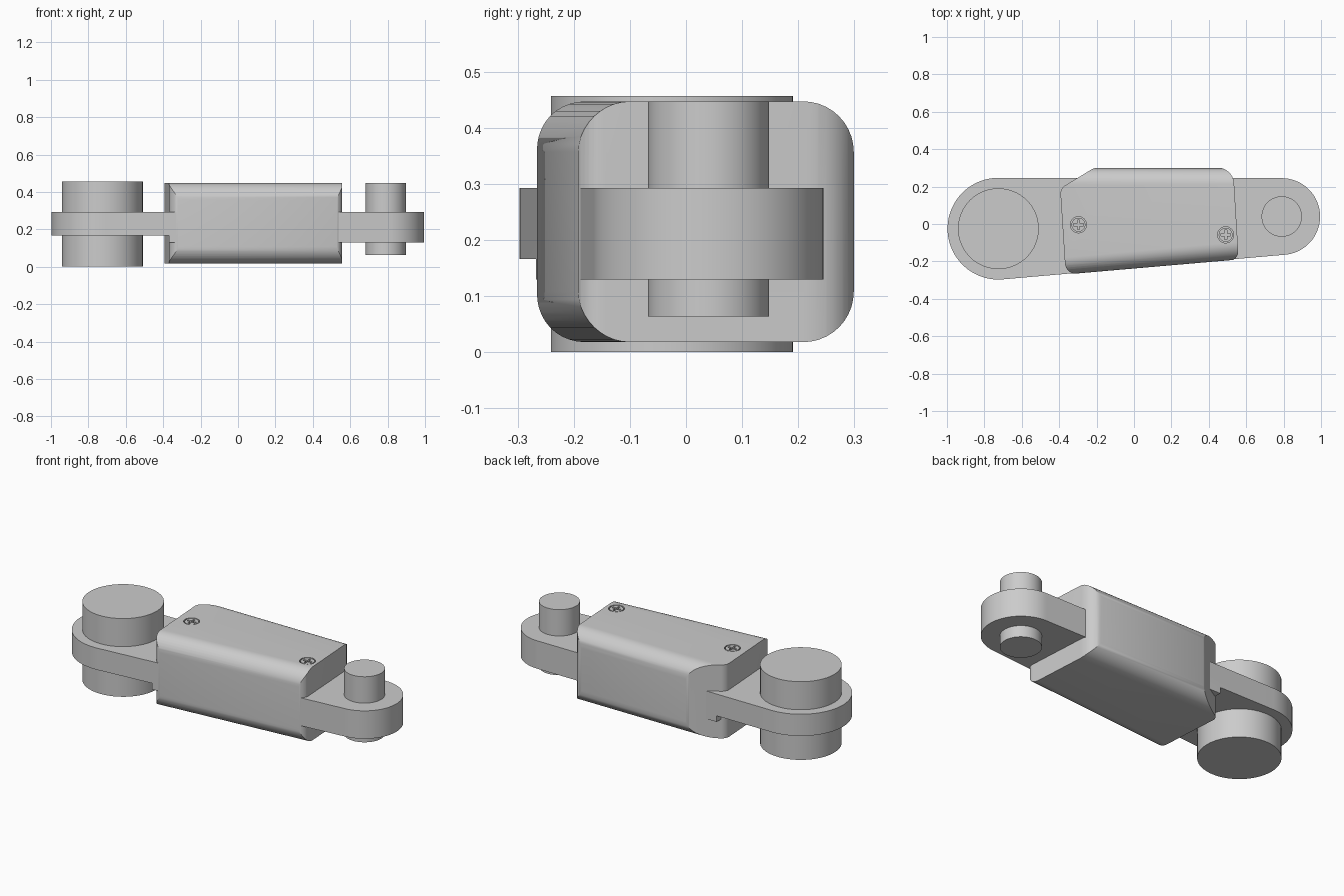
import bpy, bmesh
from math import acos, atan2, cos, sin, pi, hypot, radians
from mathutils import Vector

cube = bpy.data.objects.get("Cube")
if cube:
    bpy.data.objects.remove(cube, do_unlink=True)

grey = bpy.data.materials.new("plain grey")
grey.use_nodes = True
grey.diffuse_color = (0.6, 0.6, 0.6, 1)
grey.node_tree.nodes["Principled BSDF"].inputs["Base Color"].default_value = grey.diffuse_color


def loft(name, lower, upper):
    """Solid between two matching closed loops."""
    bm = bmesh.new()
    a = [bm.verts.new(p) for p in lower]
    b = [bm.verts.new(p) for p in upper]
    bm.faces.new(a)
    bm.faces.new(b)
    for i in range(len(a)):
        j = (i + 1) % len(a)
        bm.faces.new((a[i], a[j], b[j], b[i]))
    bmesh.ops.recalc_face_normals(bm, faces=bm.faces)
    mesh = bpy.data.meshes.new(name)
    bm.to_mesh(mesh)
    bm.free()
    mesh.materials.append(grey)
    obj = bpy.data.objects.new(name, mesh)
    bpy.context.collection.objects.link(obj)
    return obj


def prism(name, outline, z0, z1):
    return loft(name, [(x, y, z0) for x, y in outline], [(x, y, z1) for x, y in outline])


def arc(cx, cy, r, a0, a1, n):
    return [(cx + r * cos(a0 + (a1 - a0) * i / n), cy + r * sin(a0 + (a1 - a0) * i / n))
            for i in range(n + 1)]


def cylinder(name, cx, cy, r, z0, z1):
    return prism(name, arc(cx, cy, r, 0, 2 * pi, 64)[:-1], z0, z1)


def box(name, x0, x1, y0, y1, z0, z1):
    return prism(name, [(x0, y0), (x1, y0), (x1, y1), (x0, y1)], z0, z1)


def rounded(corners, n=8):
    """Fillet each (x, y, radius) corner of a polygon."""
    out = []
    for i, (x, y, r) in enumerate(corners):
        p = Vector((x, y))
        u = (Vector(corners[i - 1][:2]) - p).normalized()
        v = (Vector(corners[(i + 1) % len(corners)][:2]) - p).normalized()
        half = u.angle(v) / 2
        c = p + (u + v).normalized() * r / sin(half)
        s = p + u * r / (sin(half) / cos(half)) - c
        e = p + v * r / (sin(half) / cos(half)) - c
        turn = s.angle(e)
        for k in range(n + 1):
            t = k / n
            d = (s * sin((1 - t) * turn) + e * sin(t * turn)) / sin(turn)
            out.append(tuple(c + d))
    return out


def combine(obj, cutter, operation):
    mod = obj.modifiers.new("cut", "BOOLEAN")
    mod.operation = operation
    mod.solver = "EXACT"
    mod.object = cutter
    bpy.context.view_layer.objects.active = obj
    bpy.ops.object.modifier_apply(modifier=mod.name)
    bpy.data.objects.remove(cutter, do_unlink=True)


# Link plate: hull round the two pin centres, thinner at the big end
big, small = (-0.725, -0.025, 0.272), (0.79, 0.04, 0.205)
dx, dy = small[0] - big[0], small[1] - big[1]
phi = atan2(dy, dx)
alpha = acos((big[2] - small[2]) / hypot(dx, dy))
hull = arc(*big, phi + alpha, phi + 2 * pi - alpha, 40) + arc(*small, phi - alpha, phi + alpha, 40)
plate = prism("link_plate", hull, 0.13, 0.293)
combine(plate, box("step_cutter", -1.2, -0.37, -0.5, 0.5, 0, 0.166), "DIFFERENCE")

# Pins
large_pin = cylinder("large_pin", big[0], big[1], 0.216, 0, 0.457)
small_pin = cylinder("small_pin", small[0], small[1], 0.108, 0.064, 0.447)

# Housing: plan outline crossed with a tapering rounded section
top = 0.447
housing = prism("housing", rounded([
    (-0.365, -0.272, 0.06), (0.56, -0.193, 0.05), (0.53, 0.302, 0.09),
    (-0.21, 0.302, 0.08), (-0.395, 0.19, 0.05)]), -0.1, 0.6)


def section(x):
    front = -0.238 + 0.0865 * x
    loop = rounded([(front, 0.018, 0.09), (0.299, 0.018, 0.09),
                    (0.299, top, 0.09), (front, top, 0.09)], 10)
    return [(x, y, z) for y, z in loop]


combine(housing, loft("section_cutter", section(-0.6), section(0.75)), "INTERSECT")

# Cross-head screws sunk into the housing top
parts = [plate, large_pin, small_pin, housing]
for side, x, y in (("right", -0.297, -0.004), ("left", 0.49, -0.058)):
    combine(housing, cylinder("hole_cutter", x, y, 0.043, top - 0.03, top + 0.1), "DIFFERENCE")
    screw = cylinder("screw_" + side, x, y, 0.037, top - 0.035, top - 0.001)
    a, b = 0.026, 0.006
    cross = [(-a, -b), (-b, -b), (-b, -a), (b, -a), (b, -b), (a, -b),
             (a, b), (b, b), (b, a), (-b, a), (-b, b), (-a, b)]
    slot = prism("slot_cutter", [(x + u, y + v) for u, v in cross], top - 0.02, top + 0.1)
    combine(screw, slot, "DIFFERENCE")
    parts.append(screw)

# Smooth curved sides, crisp edges
bpy.ops.object.select_all(action="DESELECT")
for obj in parts:
    obj.select_set(True)
bpy.context.view_layer.objects.active = plate
bpy.ops.object.shade_smooth_by_angle(angle=radians(30))
